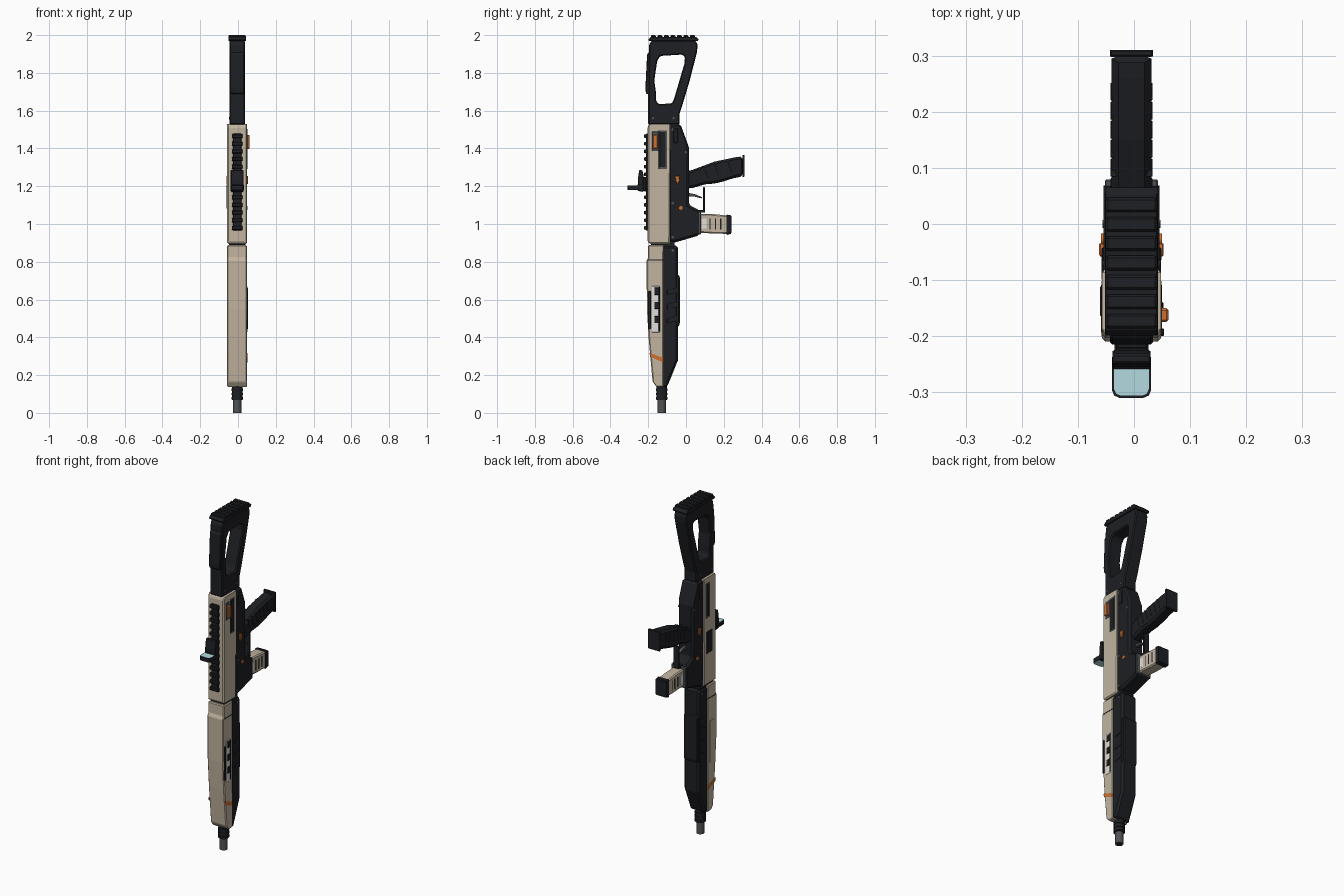
import bpy, bmesh, math
from mathutils import Vector, Matrix

CX = -0.0045  # symmetry plane of the body


def material(name, r, g, b):
    m = bpy.data.materials.new(name)
    m.diffuse_color = (r, g, b, 1)
    return m


TAN = material("tan", 0.54, 0.46, 0.35)
DARK = material("dark", 0.013, 0.014, 0.017)
ORANGE = material("orange", 0.62, 0.16, 0.03)
GLASS = material("glass", 0.45, 0.7, 0.75)
PALE = material("pale", 0.75, 0.74, 0.7)
STEEL = material("steel", 0.08, 0.085, 0.09)


def finish(name, bm, mat, bevel=0.0, segs=1):
    bmesh.ops.recalc_face_normals(bm, faces=bm.faces)
    me = bpy.data.meshes.new(name)
    bm.to_mesh(me)
    bm.free()
    ob = bpy.data.objects.new(name, me)
    bpy.context.collection.objects.link(ob)
    me.materials.append(mat)
    if bevel:
        mod = ob.modifiers.new("bevel", 'BEVEL')
        mod.width, mod.segments = bevel, segs
        mod.limit_method, mod.angle_limit = 'ANGLE', math.radians(25)
    return ob


def prism(name, loops, hw, mat, bevel=0.004, cx=CX):
    """Extrude (y, z) outlines along x; later loops are holes."""
    bm = bmesh.new()
    for loop in loops:
        vs = [bm.verts.new((cx - hw, y, z)) for y, z in loop]
        for i, v in enumerate(vs):
            bm.edges.new((v, vs[(i + 1) % len(vs)]))
    bmesh.ops.triangle_fill(bm, edges=bm.edges[:], use_beauty=True, use_dissolve=False)
    r = bmesh.ops.extrude_face_region(bm, geom=bm.faces[:])
    top = [g for g in r['geom'] if isinstance(g, bmesh.types.BMVert)]
    bmesh.ops.translate(bm, verts=top, vec=(2 * hw, 0, 0))
    return finish(name, bm, mat, bevel)


def box(name, x, y, z, mat, bevel=0.002):
    """Box from (min, max) ranges."""
    bm = bmesh.new()
    c = [(a + b) / 2 for a, b in (x, y, z)]
    s = [b - a for a, b in (x, y, z)]
    bmesh.ops.create_cube(bm, size=1, matrix=Matrix.Translation(c) @ Matrix.Diagonal((*s, 1)))
    return finish(name, bm, mat, bevel)


def rod(name, a, b, r, mat, sides=24):
    bm = bmesh.new()
    a, b = Vector(a), Vector(b)
    d = b - a
    mx = Matrix.Translation((a + b) / 2) @ d.to_track_quat('Z', 'Y').to_matrix().to_4x4()
    bmesh.ops.create_cone(bm, cap_ends=True, segments=sides, radius1=r, radius2=r, depth=d.length, matrix=mx)
    ob = finish(name, bm, mat)
    for p in ob.data.polygons:
        p.use_smooth = len(p.vertices) == 4
    return ob


def wide(hw):
    return (CX - hw, CX + hw)


def side(s, inner, outer):
    return tuple(sorted((CX + s * inner, CX + s * outer)))


# Muzzle and barrel
MY = -0.128
rod("barrel", (CX, MY, 0.06), (CX, MY, 0.9), 0.02, STEEL)
rod("muzzle_tip", (CX, MY, 0), (CX, MY, 0.08), 0.022, STEEL)
rod("muzzle_collar", (CX, MY, 0.068), (CX, MY, 0.16), 0.027, DARK)
for i in range(3):
    z = 0.072 + i * 0.022
    rod(f"muzzle_ring_{i}", (CX, MY, z), (CX, MY, z + 0.012), 0.031, DARK)
rod("muzzle_bore", (CX, MY, -0.0002), (CX, MY, 0.01), 0.013, DARK)

# Handguard
prism("handguard_shell", [[(-0.2, 0.888), (-0.2, 0.82), (-0.209, 0.81), (-0.207, 0.55), (-0.197, 0.385),
      (-0.177, 0.165), (-0.155, 0.137), (-0.12, 0.137), (-0.118, 0.888)]], 0.0525, TAN, 0.005)
prism("handguard_lower", [[(-0.12, 0.886), (-0.042, 0.886), (-0.042, 0.28), (-0.1, 0.137), (-0.122, 0.137)]],
      0.05, DARK, 0.013)
prism("handguard_grip_panel", [[(-0.085, 0.73), (-0.035, 0.73), (-0.033, 0.715), (-0.033, 0.47),
      (-0.045, 0.45), (-0.085, 0.45)]], 0.046, DARK, 0.006)
for s, tag in ((1, "right"), (-1, "left")):
    box(f"side_slot_{tag}", side(s, 0.045, 0.0535), (-0.181, -0.138), (0.425, 0.672), PALE if s > 0 else TAN)
    for k in range(3):
        z = 0.475 + k * 0.075
        if s > 0:
            box(f"slot_tooth_{k}", side(s, 0.05, 0.0575), (-0.168, -0.14), (z, z + 0.038), DARK)
        prism(f"grip_groove_{tag}_{k}", [[(-0.1, z), (-0.05, z + 0.012), (-0.05, z + 0.037), (-0.1, z + 0.025)]],
              0.003, DARK, 0.001, CX + s * 0.05)
    if s > 0:
        box("slot_strip", side(s, 0.045, 0.058), (-0.2, -0.186), (0.445, 0.645), DARK)
        box("slot_spine", side(s, 0.05, 0.0555), (-0.146, -0.138), (0.43, 0.668), DARK)
    prism(f"handguard_stripe_{tag}", [[(-0.19, 0.297), (-0.122, 0.268), (-0.122, 0.292), (-0.193, 0.318)]],
          0.002, ORANGE, 0, CX + s * 0.0523)
box("handguard_band", wide(0.0532), (-0.2005, -0.12), (0.806, 0.812), DARK, 0)
rod("handguard_screws", (CX - 0.051, -0.07, 0.86), (CX + 0.051, -0.07, 0.86), 0.007, STEEL, 12)

# Receiver
prism("upper_receiver", [[(-0.193, 1.53), (-0.203, 1.515), (-0.203, 0.905), (-0.193, 0.895), (-0.085, 0.895),
      (-0.08, 1.53)]], 0.0525, TAN, 0.006)
prism("lower_receiver", [[(-0.09, 1.53), (-0.03, 1.53), (0.016, 1.405), (0.016, 1.1), (0.072, 1.072),
      (0.072, 0.94), (-0.06, 0.902), (-0.09, 0.902)]], 0.05, DARK, 0.011)
box("receiver_joint", wide(0.044), (-0.185, -0.06), (0.87, 0.91), DARK, 0)
box("magazine_well_lip", wide(0.047), (0.066, 0.079), (0.945, 1.068), STEEL)
for s, tag in ((1, "right"), (-1, "left")):
    box(f"port_frame_{tag}", side(s, 0.05, 0.0535), (-0.146, -0.1), (1.29, 1.497), STEEL)
    box(f"port_{tag}", side(s, 0.05, 0.0545), (-0.14, -0.107), (1.3, 1.488), DARK)
    box(f"rear_plate_{tag}", side(s, 0.045, 0.0535), (-0.066, -0.042), (1.43, 1.505), DARK)
    prism(f"selector_{tag}", [[(-0.058, 1.255), (-0.034, 1.255), (-0.037, 1.225), (-0.045, 1.21),
          (-0.053, 1.225)]], 0.006, ORANGE, 0.002, CX + s * 0.0515)
    rod(f"release_button_{tag}", (CX + s * 0.04, -0.027, 1.085), (CX + s * 0.054, -0.027, 1.085), 0.01, ORANGE)
    for k, (y, z) in enumerate(((-0.07, 0.93), (-0.07, 1.5), (-0.07, 1.11), (0.0, 1.38))):
        rod(f"pin_{tag}_{k}", (CX + s * 0.04, y, z), (CX + s * 0.052, y, z), 0.007, STEEL, 12)
box("charging_lever", side(1, 0.045, 0.066), (-0.175, -0.15), (1.398, 1.472), ORANGE, 0.004)
box("charging_slot", side(1, 0.05, 0.054), (-0.18, -0.146), (1.385, 1.49), STEEL)
box("left_cover", side(-1, 0.045, 0.0565), (-0.165, -0.11), (1.08, 1.21), DARK, 0.003)

# Top rail
box("rail_base", wide(0.022), (-0.212, -0.19), (0.965, 1.478), DARK)
for i in range(13):
    z = 0.968 + i * 0.0405
    prism(f"rail_tooth_{i}", [[(-0.205, z), (-0.222, z + 0.003), (-0.222, z + 0.02), (-0.205, z + 0.023)]],
          0.028, DARK, 0.002)

# Sight
box("sight_clamp", wide(0.03), (-0.235, -0.212), (1.175, 1.25), DARK, 0.003)
prism("sight_body", [[(-0.225, 1.17), (-0.255, 1.175), (-0.255, 1.235), (-0.248, 1.285), (-0.232, 1.285),
      (-0.225, 1.26)]], 0.034, DARK, 0.003)
box("sight_shelf", wide(0.035), (-0.258, -0.235), (1.178, 1.21), DARK, 0.003)


def rounded_plate(name, hw, y0, y1, z0, z1, mat, r=0.014):
    bm = bmesh.new()
    pts = [(-hw, y1), (-hw, y0 + r), (-hw + 0.3 * r, y0 + 0.3 * r), (-hw + r, y0),
           (hw - r, y0), (hw - 0.3 * r, y0 + 0.3 * r), (hw, y0 + r), (hw, y1)]
    f = bm.faces.new([bm.verts.new((CX + x, y, z0)) for x, y in pts])
    r2 = bmesh.ops.extrude_face_region(bm, geom=[f])
    bmesh.ops.translate(bm, verts=[g for g in r2['geom'] if isinstance(g, bmesh.types.BMVert)],
                        vec=(0, 0, z1 - z0))
    return finish(name, bm, mat)


rounded_plate("sight_frame", 0.035, -0.31, -0.25, 1.18, 1.203, DARK)
rounded_plate("sight_glass", 0.031, -0.306, -0.255, 1.179, 1.204, GLASS, 0.012)

# Stock with open centre
prism("stock", [
    [(-0.2, 1.525), (-0.2, 1.78), (-0.196, 1.95), (-0.18, 1.972), (0.05, 1.972), (0.062, 1.95), (0.058, 1.91),
     (0.02, 1.76), (-0.022, 1.62), (-0.034, 1.585), (-0.034, 1.525)],
    [(-0.158, 1.69), (-0.168, 1.76), (-0.152, 1.865), (-0.135, 1.89), (-0.02, 1.897), (-0.006, 1.885),
     (-0.008, 1.85), (-0.064, 1.66), (-0.075, 1.638), (-0.145, 1.635), (-0.158, 1.65)]], 0.041, DARK, 0.006)
prism("cheek_rest", [[(-0.19, 1.685), (-0.212, 1.69), (-0.215, 1.72), (-0.206, 1.9), (-0.19, 1.915)]],
      0.038, DARK, 0.004)
rod("stock_pins", (CX - 0.0425, -0.065, 1.56), (CX + 0.0425, -0.065, 1.56), 0.006, STEEL, 12)
rod("stock_pins_front", (CX - 0.0425, -0.175, 1.56), (CX + 0.0425, -0.175, 1.56), 0.006, STEEL, 12)
prism("butt_plate", [[(-0.195, 1.968), (-0.2, 1.975), (-0.188, 1.99), (0.055, 1.99), (0.066, 1.978),
      (0.062, 1.968)]], 0.047, DARK, 0.002)
for i in range(7):
    y = -0.186 + i * 0.0345
    box(f"butt_ridge_{i}", wide(0.046), (y, y + 0.026), (1.98, 2.0), DARK, 0.004)

# Pistol grip
prism("grip", [[(0.0, 1.28), (0.03, 1.285), (0.15, 1.33), (0.26, 1.353), (0.3, 1.358), (0.3, 1.252),
      (0.25, 1.242), (0.2, 1.226), (0.15, 1.214), (0.1, 1.21), (0.04, 1.192), (0.0, 1.187)]], 0.0355, DARK, 0.012)
prism("grip_cap", [[(0.298, 1.366), (0.31, 1.366), (0.31, 1.25), (0.298, 1.248)]], 0.0385, DARK, 0.003)
for i in range(6):
    y = 0.07 + i * 0.034
    z = 1.235 + i * 0.008
    prism(f"grip_rib_{i}", [[(y, z), (y + 0.012, z), (y - 0.008, z + 0.06), (y - 0.02, z + 0.06)]],
          0.0372, DARK, 0.001)

# Trigger and guard
box("guard_bar", wide(0.018), (0.09, 0.1), (1.06, 1.195), DARK)
box("guard_foot", wide(0.018), (0.06, 0.1), (1.06, 1.075), DARK)
prism("trigger", [[(0.01, 1.165), (0.05, 1.157), (0.085, 1.142), (0.084, 1.135), (0.05, 1.144),
      (0.01, 1.147)]], 0.009, STEEL, 0.002)

# Magazine
prism("magazine", [[(0.06, 1.055), (0.15, 1.052), (0.222, 1.045), (0.222, 0.948), (0.15, 0.949),
      (0.06, 0.955)]], 0.033, TAN, 0.006)
prism("magazine_floor", [[(0.214, 1.05), (0.24, 1.046), (0.24, 0.948), (0.214, 0.942)]], 0.036, DARK, 0.004)
for i in range(3):
    y = 0.125 + i * 0.028
    box(f"magazine_rib_{i}", wide(0.0342), (y, y + 0.006), (0.97, 1.03), DARK, 0)
box("magazine_window", wide(0.0338), (0.083, 0.108), (0.975, 1.03), PALE, 0)
